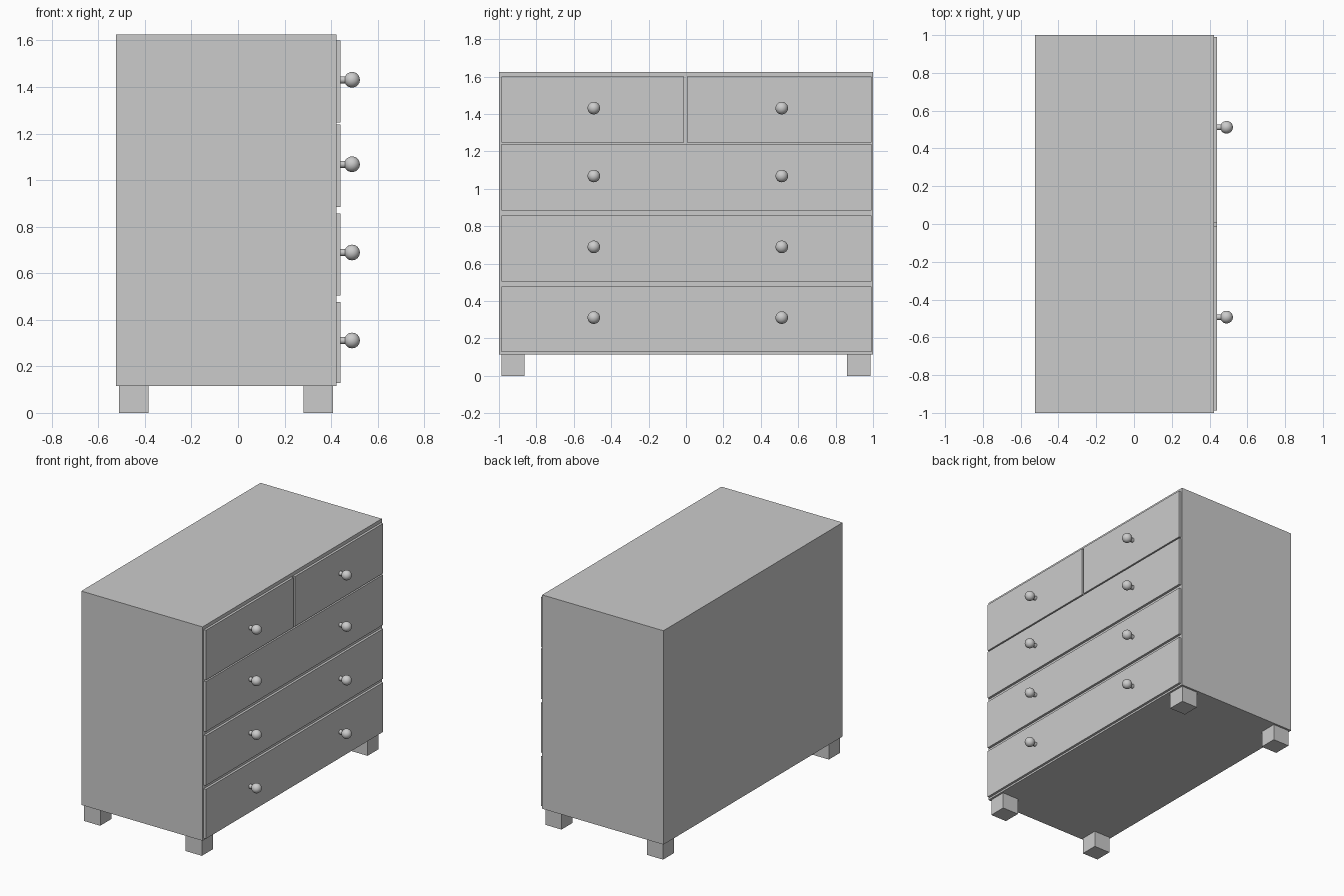
import bpy
import math

if "Cube" in bpy.data.objects:
    bpy.data.objects.remove(bpy.data.objects["Cube"])


def box(name, x, y, z):
    """Box from (min, max) ranges on each axis."""
    bpy.ops.mesh.primitive_cube_add(
        size=1, location=[(a + b) / 2 for a, b in (x, y, z)])
    ob = bpy.context.object
    ob.name = name
    ob.scale = [b - a for a, b in (x, y, z)]
    bpy.ops.object.transform_apply(location=False, rotation=False, scale=True)
    return ob


def knob(name, y, z):
    """Round handle on a short stem, pointing along +x."""
    bpy.ops.mesh.primitive_cylinder_add(
        vertices=24, radius=0.015, depth=0.04,
        location=(0.455, y, z), rotation=(0, math.pi / 2, 0))
    bpy.context.object.name = name + "_stem"
    bpy.ops.object.shade_smooth_by_angle()
    bpy.ops.mesh.primitive_uv_sphere_add(
        segments=32, ring_count=16, radius=0.0335, location=(0.49, y, z))
    bpy.context.object.name = name + "_ball"
    bpy.ops.object.shade_smooth()


# Cabinet body
box("cabinet_body", (-0.524, 0.423), (-1, 1), (0.115, 1.625))

# Feet
for side, y in (("left", (-0.987, -0.864)), ("right", (0.861, 0.986))):
    for end, x in (("back", (-0.511, -0.385)), ("front", (0.282, 0.409))):
        box(f"{end}_{side}_foot", x, y, (0, 0.117))

# Drawer fronts: z range, knob height, y ranges
full = [(-0.987, 0.991)]
split = [(-0.987, -0.011), (0.005, 0.991)]
rows = [
    ((0.128, 0.477), 0.311, full),
    ((0.504, 0.856), 0.689, full),
    ((0.884, 1.238), 1.068, full),
    ((1.248, 1.600), 1.431, split),
]
for r, (z, kz, spans) in enumerate(rows):
    for s, y in enumerate(spans):
        box(f"drawer_front_{r}_{s}", (0.421, 0.440), y, z)
    # Two knobs per row
    for side, ky in (("left", -0.493), ("right", 0.512)):
        knob(f"knob_{r}_{side}", ky, kz)
